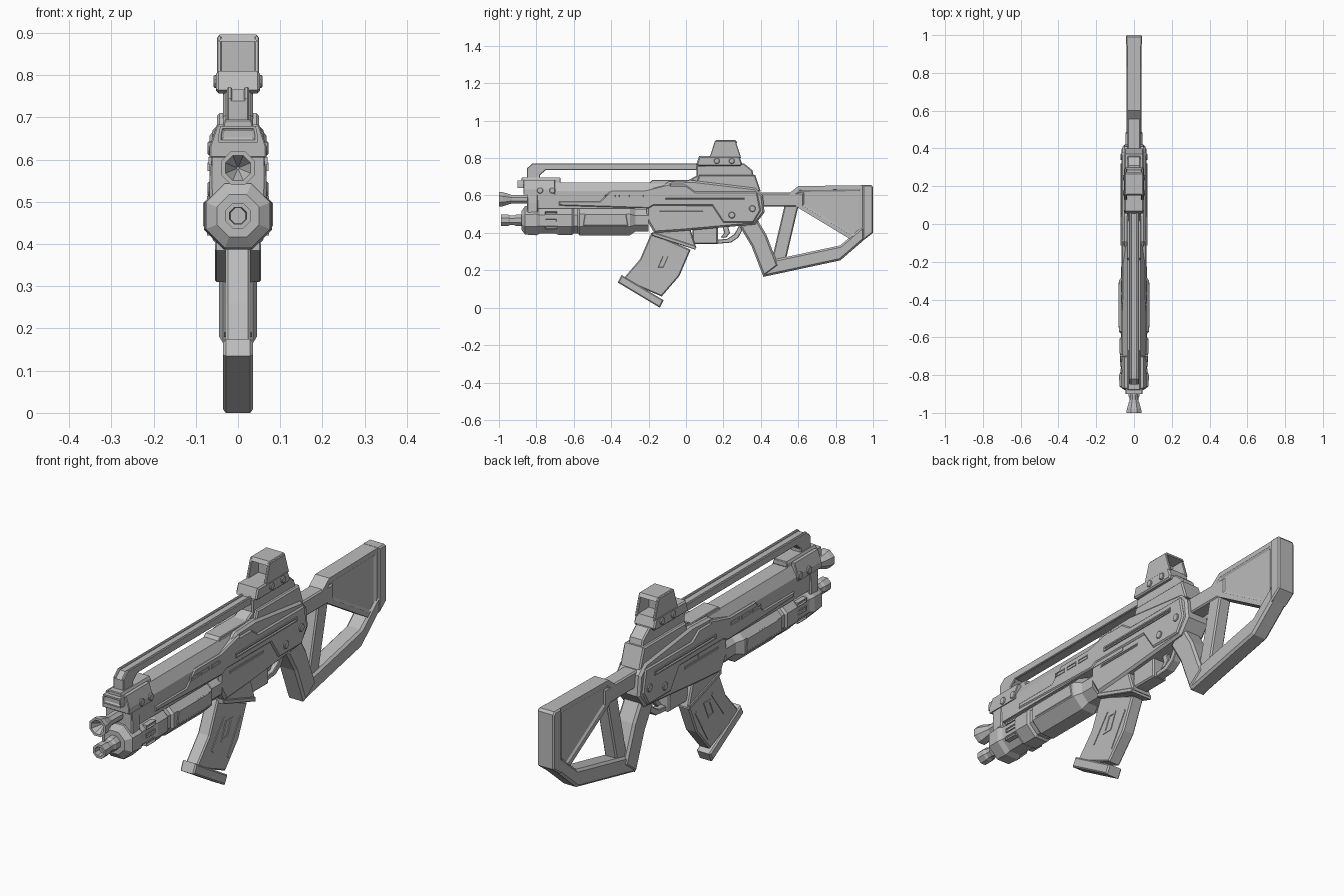
import bpy, bmesh, math

cube = bpy.data.objects.get("Cube")
if cube:
    bpy.data.objects.remove(cube)

# One plain material
GREY = (.5, .5, .5, 1)
grey = bpy.data.materials.new("plain grey")
grey.use_nodes = True
grey.diffuse_color = GREY
grey.node_tree.nodes["Principled BSDF"].inputs["Base Color"].default_value = GREY

# Shared chamfers, half widths and heights
FINE, SOFT, BROAD = .003, .006, .01
THIN, SLIM, NARROW, MIDDLE, BODY, PLATE, PROUD = .018, .03, .035, .05, .06, .067, .072
BORE, LAUNCHER = .58, .467


def finish(name, bm):
    bmesh.ops.recalc_face_normals(bm, faces=bm.faces)
    mesh = bpy.data.meshes.new(name)
    bm.to_mesh(mesh)
    bm.free()
    mesh.materials.append(grey)
    bpy.context.collection.objects.link(bpy.data.objects.new(name, mesh))


def extrude(name, start, end, chamfer, panel):
    """Join two matching outlines, with optional sunken panels and chamfered rims."""
    bm = bmesh.new()
    a = [bm.verts.new(p) for p in start]
    b = [bm.verts.new(p) for p in end]
    caps = [bm.faces.new(a), bm.faces.new(b)]
    for i in range(len(a)):
        bm.faces.new((a[i - 1], a[i], b[i], b[i - 1]))
    bmesh.ops.recalc_face_normals(bm, faces=bm.faces)
    if panel:
        bmesh.ops.inset_region(bm, faces=caps, thickness=panel, depth=0, use_even_offset=True)
        bmesh.ops.inset_region(bm, faces=caps, thickness=FINE, depth=-SOFT, use_even_offset=True)
    if chamfer:
        rim = list({edge for face in caps for edge in face.edges})
        bmesh.ops.bevel(bm, geom=rim, offset=chamfer, segments=1, affect="EDGES", clamp_overlap=True)
    finish(name, bm)


def slab(name, outline, half, chamfer=0, panel=0, centre=0):
    """Side outline of (y, z) points, given a thickness across x."""
    left = [(centre + half, y, z) for y, z in outline]
    right = [(centre - half, y, z) for y, z in outline]
    extrude(name, left, right, chamfer, panel)


def tapered(name, front, back, low, high, half, chamfer=0, panel=0, lean=0, centre=0):
    """Box whose top corners lean inward."""
    outline = [(front, low), (back, low), (back - lean, high), (front + lean, high)]
    slab(name, outline, half, chamfer, panel, centre)


def band(name, path, shift, half, chamfer=0, panel=0, centre=0):
    """Strip swept between a path and its shifted copy."""
    copy = [(y + shift[0], z + shift[1]) for y, z in reversed(path)]
    slab(name, path + copy, half, chamfer, panel, centre)


def shell(name, front, back, low, waist, high, wide, top, chamfer=0, panel=0):
    """Mirrored cross-section with sloping shoulders, run along y."""
    side = [(wide, low), (wide, waist), (top, high)]
    outline = side + [(-x, z) for x, z in reversed(side)]
    extrude(name, [(x, front, z) for x, z in outline], [(x, back, z) for x, z in outline], chamfer, panel)


def ring(radius, sides):
    """Corners of a regular polygon that rests on a flat side."""
    reach = radius / math.cos(math.pi / sides)
    angles = [(k + .5) * math.tau / sides for k in range(sides)]
    return [(reach * math.cos(t), reach * math.sin(t)) for t in angles]


def turned(name, height, stations, sides=8):
    """Faceted body around the y axis from (y, radius) stations."""
    bm = bmesh.new()
    rings = [[bm.verts.new((x, y, height + z)) for x, z in ring(r, sides)] for y, r in stations]
    for p, q in zip(rings, rings[1:]):
        for k in range(sides):
            bm.faces.new((p[k - 1], p[k], q[k], q[k - 1]))
    bm.faces.new(rings[0])
    bm.faces.new(rings[-1])
    finish(name, bm)


def bolts(name, places, radius, half):
    for y, z in places:
        slab(name, [(y + a, z + b) for a, b in ring(radius, sides=10)], half, FINE)


# Muzzle with a hollow flared tip
turned("muzzle", BORE, [(-.8, .024), (-.93, .022), (-.98, .038), (-1, .04), (-1, SLIM), (-.95, FINE)])

# Underslung launcher
turned("launcher_nozzle", LAUNCHER, [(-.85, SLIM), (-.91, SLIM), (-.92, .025), (-.94, .025),
                                     (-.95, SLIM), (-.99, SLIM), (-.99, .02), (-.96, THIN)])
turned("launcher_collar", LAUNCHER, [(-.88, MIDDLE), (-.86, .076), (-.8, .08), (-.78, .07), (-.7, .07),
                                     (-.68, .078), (-.61, .078), (-.6, .07)])
turned("launcher_tube", LAUNCHER, [(-.6, .07), (-.58, .07), (-.57, .08), (-.3, .08), (-.27, BODY), (-.2, BODY)])
tapered("launcher_side_panel", -.55, -.31, .44, .5, .083, FINE, lean=BROAD)
for step in (-1, 0, 1):
    middle = LAUNCHER + step * .037
    tapered("launcher_vent", -.755, -.69, middle - BROAD, middle + BROAD, .074, panel=FINE)

# Handguard
shell("handguard", -.85, 0, .53, .625, PLATE * 10, .062, NARROW)
shell("front_bracket", -.85, -.79, .45, .56, .63, PLATE, BODY, SOFT)
shell("front_block", -.87, -.7, .605, .632, .683, PLATE, MIDDLE, FINE)
shell("front_block_brow", -.9, -.86, .64, .66, .68, .046, .042, FINE, panel=SOFT)
shell("front_block_top", -.88, -.67, .67, .685, .695, NARROW, SLIM, FINE)
bolts("front_block_bolt", [(-.78, .627), (-.715, .627)], .016, PROUD)
slab("handguard_armour", [(-.68, .545), (-.2, .53), (-.08, .6), (-.08, .665), (-.22, .63),
                          (-.4, .63), (-.46, .57), (-.68, .57)], PLATE, SOFT)
for step in range(3):
    start = -.435 + step * .075
    tapered("handguard_vent", start, start + BODY, .588, .606, .07, panel=FINE)

# Receiver
slab("receiver", [(-.21, .6), (-.09, .675), (.04, .68), (.37, .64), (.41, .6), (.42, .51),
                  (.37, .445), (-.02, .41), (-.17, .4), (-.21, .47)], BODY, BROAD)
slab("receiver_plate", [(-.2, .545), (.14, .545), (.2, .455), (.36, .455), (.4, .52), (.38, .62),
                        (.05, .62), (0, .655), (-.09, .655), (-.2, .6)], PLATE, SOFT)
tapered("receiver_long_slot", -.115, .32, .573, .593, PROUD, FINE, panel=SOFT)
tapered("receiver_short_slot", -.145, .095, .512, .524, .063, panel=FINE)
bolts("receiver_bolt", [(.245, .495), (.355, .53)], .017, PROUD)
tapered("receiver_shoulder", .04, .4, .62, .71, MIDDLE, SOFT, lean=SLIM)
slab("receiver_hump", [(-.01, .67), (.055, .705), (.055, .76), (.31, .772), (.355, .735),
                       (.375, .65), (0, .65)], NARROW, SOFT)
tapered("handguard_rear_cover", -.21, .07, .65, .683, .038, FINE, lean=SLIM)

# Magazine well and magazine
band("magazine_well", [(-.2, .5), (-.165, .39)], (.22, -.07), MIDDLE, SOFT)
band("magazine_well_lip", [(-.18, .405), (.05, .33)], (0, -.02), .054, FINE)
band("magazine", [(-.185, .4), (-.245, .26), (-.34, .15)], (.21, -.09), SLIM, SOFT)
band("magazine_window", [(-.13, .285), (-.165, .205)], (.05, 0), .033, panel=BROAD)
band("magazine_front_rib", [(-.145, .31), (-.235, .19)], (BROAD, -BROAD), .033)
band("magazine_rear_rib", [(-.03, .27), (-.12, .12)], (BROAD, -BROAD), .033)
band("magazine_base", [(-.365, .135), (-.345, .175)], (.225, -.135), NARROW, SOFT)

# Top rail: a sunken core between two raised edges
rail_path = [(-.85, .68), (-.85, .745), (-.82, .772), (.25, .772)]
band("top_rail_core", [(y, z - SOFT) for y, z in rail_path], (.07, -SLIM), THIN)
for side in (-1, 1):
    band("top_rail_edge", rail_path, (.07, -NARROW), SOFT, FINE, centre=side * .02)

# Sight with an open hood around a glass
slab("sight_base", [(.055, .765), (.07, .757), (.29, .757), (.3, .77), (.285, .81), (.07, .81)], .052, SOFT)
for side in (-1, 1):
    tapered("sight_hood_side", .125, .295, .8, .892, SOFT, FINE, lean=SLIM, centre=side * .044)
tapered("sight_hood_top", .15, .275, .88, .896, .047, FINE, lean=BROAD)
tapered("sight_glass", .2, .21, .8, .885, .04)
bolts("sight_knob", [(.165, .785), (.245, .785)], .015, .058)

# Trigger group
tapered("trigger_housing", .035, .17, .34, .45, NARROW, SOFT)
band("trigger_guard", [(.14, .34), (.24, .348), (.28, .375), (.32, .45)], (-.02, .02), .02, FINE)
band("trigger", [(.19, .45), (.205, .4), (.185, .375)], (SLIM, 0), BROAD, FINE)

# Grip flowing into a skeleton stock
toe, bend, heel = (.414, .165), (.825, .253), (.955, .365)
band("grip", [(.29, .43), (.35, .33), toe], (.08, BODY), .045, BROAD)
tapered("stock_top_bar", .38, .63, .54, .615, NARROW, SOFT)
slab("stock_rear_panel", [(.59, .54), (.55, .61), (.6, .65), (.955, .655), heel, (.88, .365)], NARROW, SOFT, panel=.022)
band("stock_lower_bar", [toe, bend, heel], (0, .08), .04, BROAD)
band("stock_strut", [(.53, .56), (.455, .24)], (.075, 0), SLIM, SOFT)
slab("butt_pad", [(.945, .36), heel, (1, .4), (1, .645), (.99, .656), (.945, .656)], .042, SOFT)
